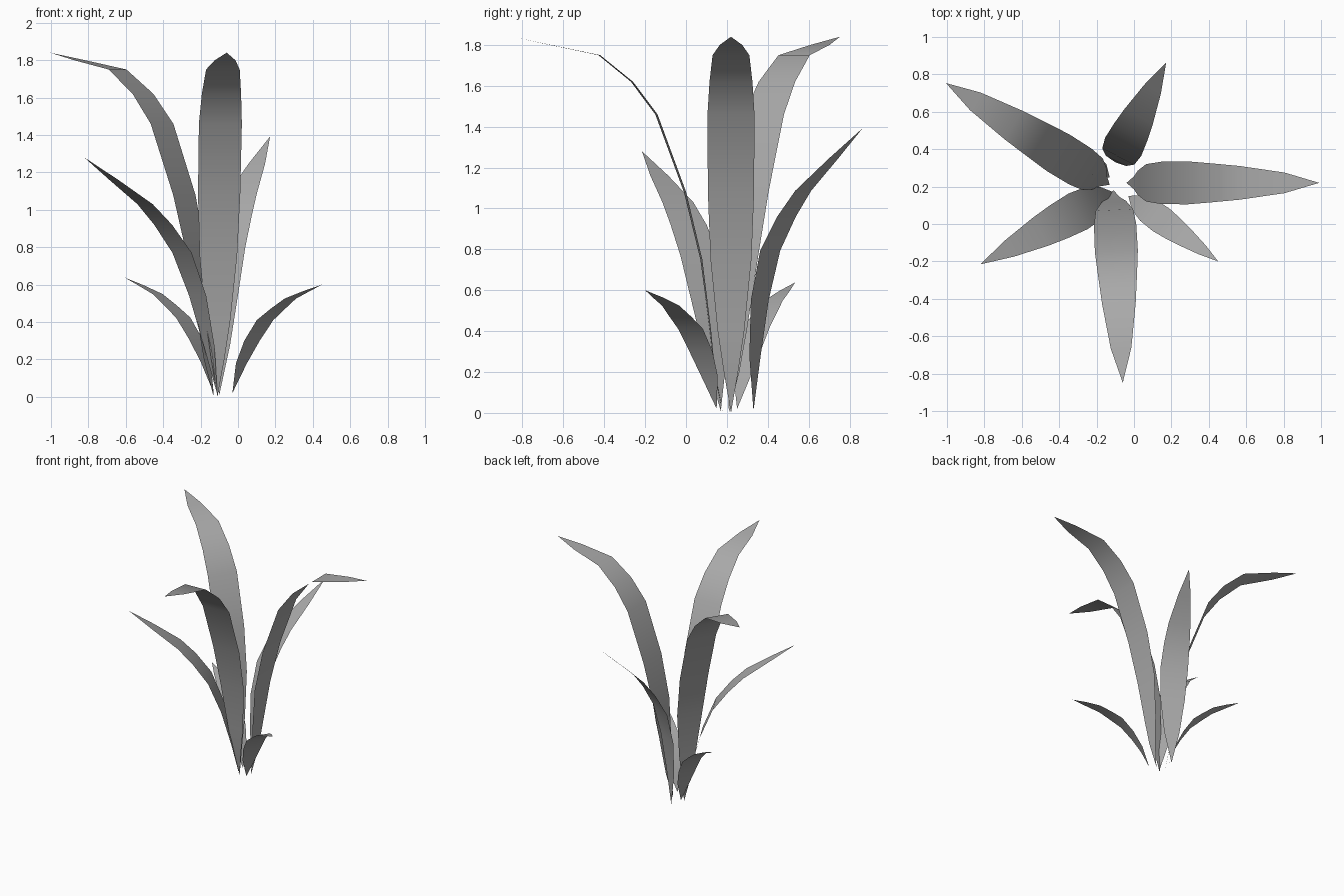
import bpy
import bmesh
import math
from mathutils import Vector

cube = bpy.data.objects.get("Cube")
if cube:
    bpy.data.objects.remove(cube, do_unlink=True)

grey = bpy.data.materials.new("leaf_grey")
grey.use_nodes = True
colour = (0.4, 0.4, 0.4, 1)
grey.diffuse_color = colour
grey.node_tree.nodes["Principled BSDF"].inputs["Base Color"].default_value = colour

# Leaf profiles: (distance outward, height, half width) from root to tip
LARGE = [(0, 0, 0), (.04, .2, .035), (.06, .4, .065), (.105, .75, .1),
         (.185, 1.08, .113), (.325, 1.46, .115), (.445, 1.62, .105),
         (.605, 1.75, .09), (.845, 1.8, .055), (1.03, 1.84, 0)]
MEDIUM = [(0, 0, 0), (.05, .26, .06), (.12, .53, .096), (.215, .76, .108),
          (.33, .91, .1), (.44, 1.02, .086), (.63, 1.15, .05), (.81, 1.27, 0)]
SMALL = [(0, 0, 0), (.06, .16, .05), (.13, .28, .07), (.216, .39, .075),
         (.3, .45, .066), (.383, .505, .052), (.49, .545, .03), (.594, .58, 0)]


def leaf(name, profile, root, tip, lift_degrees=0):
    """Sweep a flat tapering blade from the root towards the tip."""
    out = (Vector(tip) - Vector(root[:2])).normalized()
    side = Vector((-out.y, out.x, 0))
    c, s = math.cos(math.radians(lift_degrees)), math.sin(math.radians(lift_degrees))
    bm = bmesh.new()
    rows = []
    for r, z, half in profile:
        r, z = r * c - z * s, r * s + z * c
        mid = Vector(root) + Vector((out.x * r, out.y * r, z))
        offsets = (-half, half) if half else (0,)
        rows.append([bm.verts.new(mid + side * o) for o in offsets])
    for low, high in zip(rows, rows[1:]):
        bm.faces.new(low + high[::-1])
    mesh = bpy.data.meshes.new(name)
    bm.to_mesh(mesh)
    bm.free()
    mesh.materials.append(grey)
    for face in mesh.polygons:
        face.use_smooth = True
    obj = bpy.data.objects.new(name, mesh)
    bpy.context.collection.objects.link(obj)


# Tall outer leaves
leaf("tall_leaf_left", LARGE, (-.04, .22, 0), (1, .22))
leaf("tall_leaf_front", LARGE, (-.11, .18, 0), (-.06, -.85))
leaf("tall_leaf_right", LARGE, (-.13, .21, 0), (-1, .75))

# Medium leaves
leaf("medium_leaf_right", MEDIUM, (-.11, .17, .01), (-.83, -.22))
leaf("medium_leaf_back", MEDIUM, (-.1, .33, .01), (.17, .86), 9.1)

# Short low leaves
leaf("short_leaf_front", SMALL, (-.03, .15, .02), (.45, -.2))
leaf("short_leaf_back", SMALL, (-.13, .25, .02), (-.6, .53), 3.8)
